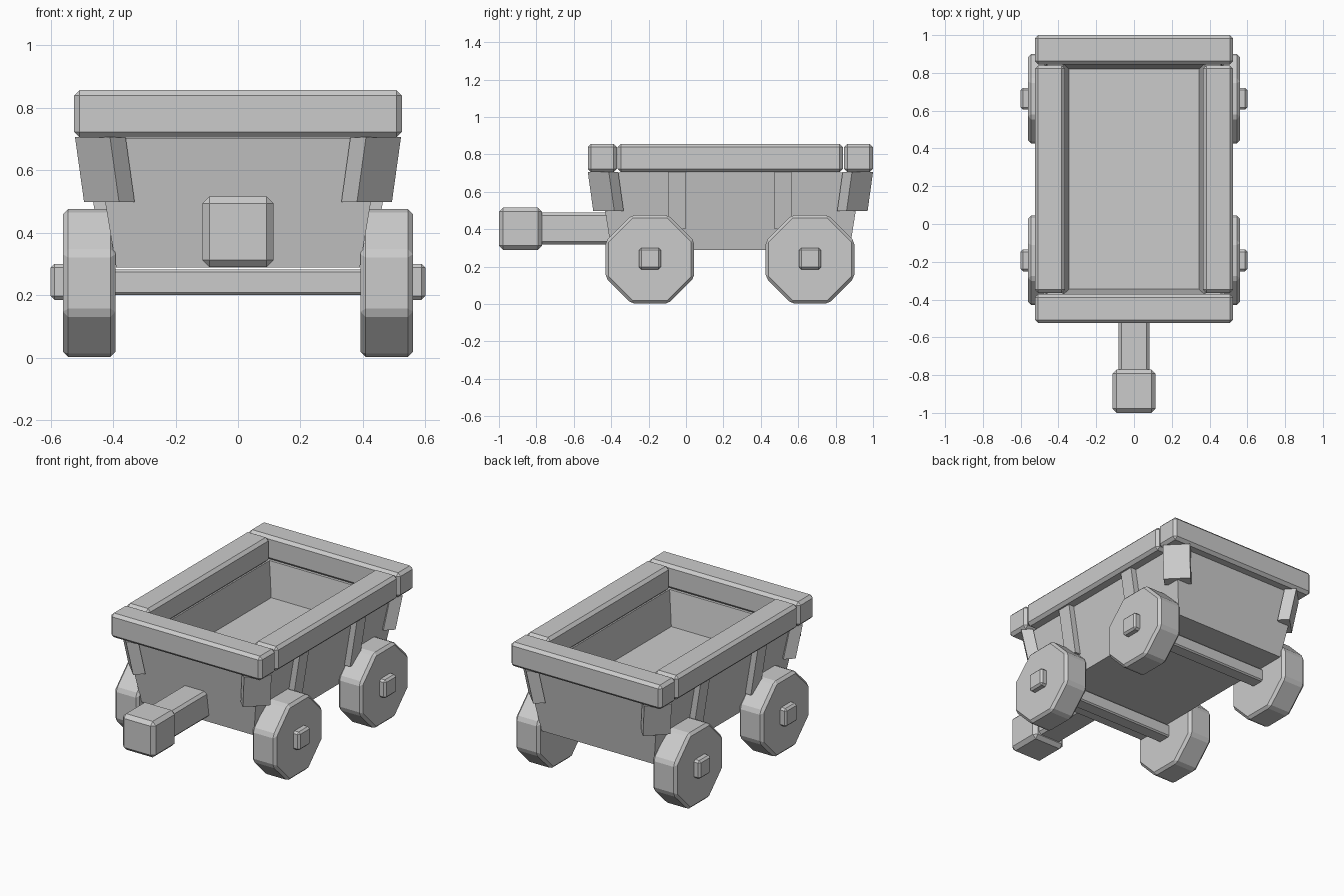
import bpy, bmesh, math
from mathutils import Matrix, Vector

if "Cube" in bpy.data.objects:
    bpy.data.objects.remove(bpy.data.objects["Cube"])

CY = 0.2375  # centre of the cart body along y


def finish(name, bm, bevel=0.0):
    bmesh.ops.recalc_face_normals(bm, faces=bm.faces)
    me = bpy.data.meshes.new(name)
    bm.to_mesh(me)
    bm.free()
    ob = bpy.data.objects.new(name, me)
    bpy.context.collection.objects.link(ob)
    if bevel:
        m = ob.modifiers.new("bevel", 'BEVEL')
        m.width = bevel
        m.segments = 1
        m.limit_method = 'ANGLE'
    return ob


def box(name, x, y, z, bevel=0.0):
    """Box from (min, max) ranges."""
    bm = bmesh.new()
    bmesh.ops.create_cube(bm, size=1)
    for v in bm.verts:
        v.co = [r[0] + (r[1] - r[0]) * (c + 0.5) for r, c in zip((x, y, z), v.co)]
    return finish(name, bm, bevel)


def loft(name, rings, bevel=0.0):
    """Skin a stack of equal rings and cap both ends."""
    bm = bmesh.new()
    loops = [[bm.verts.new(p) for p in r] for r in rings]
    n = len(loops[0])
    for a, b in zip(loops, loops[1:]):
        for i in range(n):
            bm.faces.new((a[i], a[(i + 1) % n], b[(i + 1) % n], b[i]))
    bm.faces.new(loops[0])
    bm.faces.new(loops[-1])
    return finish(name, bm, bevel)


def rect(hx, hy, z):
    return [(sx * hx, CY + sy * hy, z) for sx, sy in ((-1, -1), (1, -1), (1, 1), (-1, 1))]


# Hollow tapered tub: outside up, over the lip, down to the floor
loft("tub", [rect(0.39, 0.637, 0.288), rect(0.46, 0.702, 0.703),
             rect(0.376, 0.612, 0.703), rect(0.343, 0.582, 0.49)])

# Rim bars
for label, y in (("front", (-0.525, -0.37)), ("back", (0.845, 1.0))):
    box(label + "_rim", (-0.525, 0.525), y, (0.705, 0.857), 0.018)
for s in (-1, 1):
    box("side_rim", sorted((s * 0.365, s * 0.525)), (-0.365, 0.84), (0.705, 0.857), 0.018)

# Diagonal corner posts, leaning outwards
for sx in (-1, 1):
    for sy in (-1, 1):
        plan = [(0.41, 0.7625), (0.522, 0.65), (0.472, 0.60), (0.36, 0.7125)]
        rings = [[(sx * (px - d), CY + sy * (py - d), z) for px, py in plan]
                 for d, z in ((0.029, 0.498), (0, 0.706))]
        loft("corner_post", rings)

# Side ribs, following the slope of the tub
for s in (-1, 1):
    for y in (-0.05, 0.518):
        rings = [[(s * (x + dx), y + dy, z) for dx, dy in
                  ((-0.06, -0.046), (0, -0.046), (0, 0.046), (-0.06, 0.046))]
                 for x, z in ((0.448, 0.40), (0.497, 0.706))]
        loft("side_rib", rings)

# Wheels, hubs and axles
for y in (-0.193, 0.663):
    box("axle", (-0.45, 0.45), (y - 0.045, y + 0.045), (0.2, 0.282), 0.008)
    for s in (-1, 1):
        r = 0.237 / math.cos(math.pi / 8)
        rings = [[(s * x, y + r * math.cos(a), 0.239 + r * math.sin(a))
                  for a in [(i + 0.5) * math.pi / 4 for i in range(8)]]
                 for x in (0.393, 0.56)]
        loft("wheel", rings, 0.016)
        box("hub", sorted((s * 0.5, s * 0.6)), (y - 0.058, y + 0.058), (0.185, 0.3), 0.012)

# Drawbar and its end block
box("drawbar", (-0.083, 0.083), (-0.80, -0.38), (0.318, 0.49), 0.016)
box("drawbar_end", (-0.114, 0.114), (-1.0, -0.77), (0.29, 0.516), 0.022)
